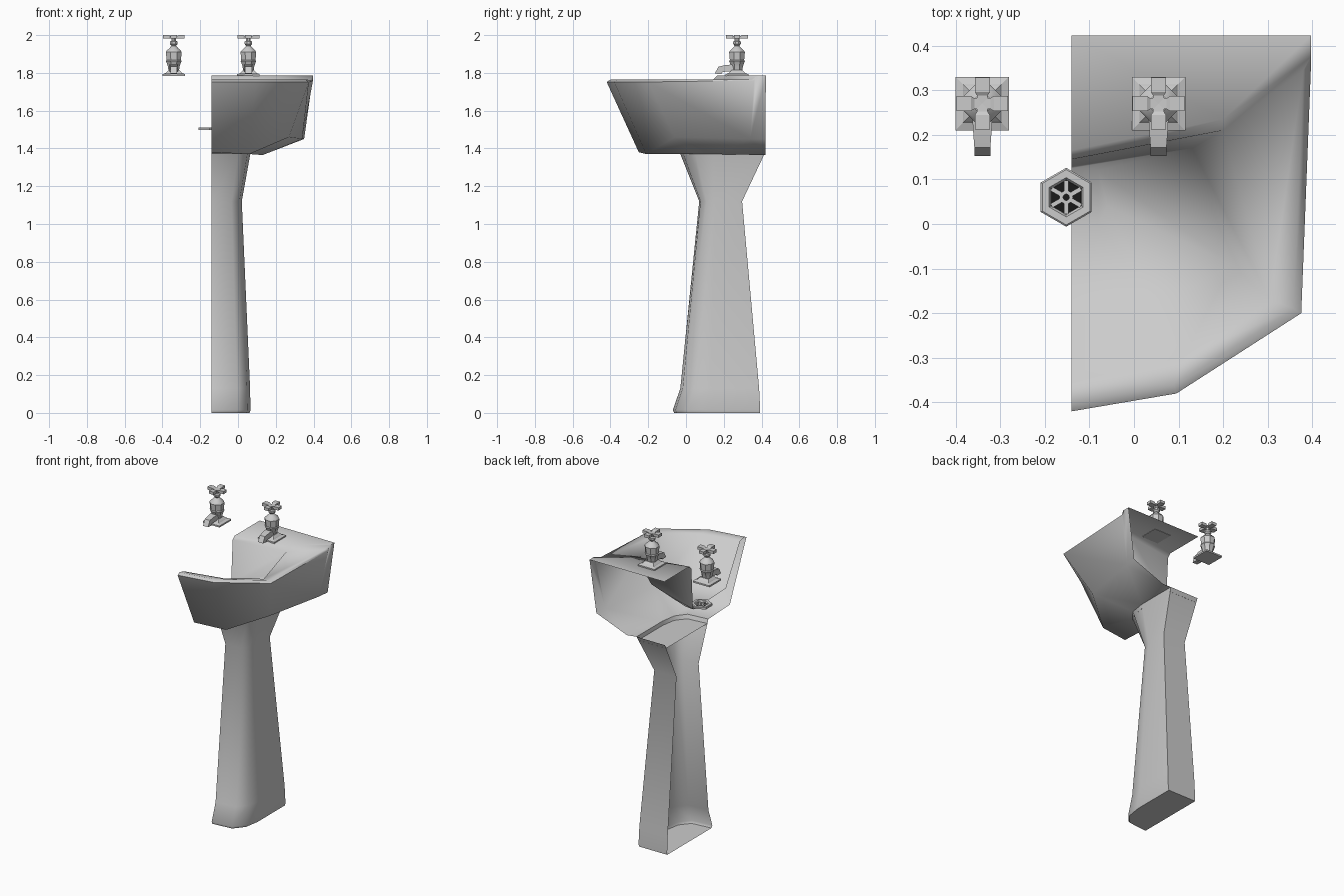
import bpy, bmesh, math
from mathutils import Vector

if "Cube" in bpy.data.objects:
    bpy.data.objects.remove(bpy.data.objects["Cube"])


def make(name, verts, faces, angle=None, mat=None):
    me = bpy.data.meshes.new(name)
    me.from_pydata([Vector(v) for v in verts], [], faces)
    bm = bmesh.new()
    bm.from_mesh(me)
    bmesh.ops.remove_doubles(bm, verts=bm.verts, dist=0.0005)
    bmesh.ops.recalc_face_normals(bm, faces=bm.faces)
    bm.to_mesh(me)
    bm.free()
    ob = bpy.data.objects.new(name, me)
    bpy.context.collection.objects.link(ob)
    if mat:
        me.materials.append(mat)
    if angle:
        bpy.context.view_layer.objects.active = ob
        bpy.ops.object.select_all(action='DESELECT')
        ob.select_set(True)
        bpy.ops.object.shade_smooth_by_angle(angle=math.radians(angle))
    return ob


class Builder:
    """Collects polygons, then welds them into one mesh."""
    def __init__(self):
        self.v, self.f = [], []

    def face(self, *pts):
        n = len(self.v)
        self.v += pts
        self.f.append(list(range(n, n + len(pts))))

    def strip(self, a, b, closed=False):
        for i in range(len(a) if closed else len(a) - 1):
            j = (i + 1) % len(a)
            self.face(a[i], a[j], b[j], b[i])

    def loft(self, rings, closed=True, caps=True):
        for a, b in zip(rings, rings[1:]):
            self.strip(a, b, closed)
        if caps:
            self.face(*rings[0])
            self.face(*rings[-1])


def ring(cx, cy, z, r, n, turn=0.0):
    return [(cx + r * math.cos(turn + math.tau * i / n),
             cy + r * math.sin(turn + math.tau * i / n), z) for i in range(n)]


L = -0.14  # open cut plane of the half basin

# basin: rim, outer wall, underside, bowl and raised tap deck
inner = [(L, -.355, 1.752), (.11, -.30, 1.752), (.305, -.17, 1.752), (.20, .21, 1.755)]
top = [(L, -.40, 1.764), (.09, -.362, 1.764), (.358, -.19, 1.764), (.38, .345, 1.764)]
outer = [(L, -.42, 1.752), (.095, -.38, 1.752), (.375, -.20, 1.752), (.397, .36, 1.76)]
under = [(L, -.25, 1.38), (.06, -.21, 1.37), (.27, -.06, 1.46), (.34, .34, 1.45)]
corner, corner_low = (.397, .423, 1.785), (.35, .42, 1.45)
ped_top = [(L, -.03, 1.37), (0, -.015, 1.37), (.05, .05, 1.37), (.065, .15, 1.37), (.065, .415, 1.37)]
deck_edge = [(L, .165, 1.785), (.20, .235, 1.785), (.397, .375, 1.785)]
lip = [(L, .145, 1.765), inner[3], top[3]]
floor = [(L, -.21, 1.50), (.05, -.18, 1.495), (.22, -.09, 1.53), (.13, .17, 1.60), (L, .13, 1.50)]

b = Builder()
b.loft([inner, top, outer, under], closed=False, caps=False)
b.face(outer[3], deck_edge[2], corner, corner_low, under[3])
b.face(top[3], deck_edge[2], outer[3])
back_low = (.13, .42, 1.365)
b.strip(under + [corner_low], ped_top[:4] + [back_low])
b.face(ped_top[3], back_low, ped_top[4])
b.strip(inner + [lip[0]], floor)
b.strip(lip, deck_edge)
b.face(*deck_edge, corner, (L, .423, 1.785))
# flat bottom around the drain
well = [(L, .0, 1.492), (-.08, .0, 1.492), (-.06, .04, 1.492), (-.08, .12, 1.492), (L, .125, 1.492)]
b.strip(floor, well)
b.face(*well)
make("basin", b.v, b.f, 80)


# pedestal: half column, open at the cut plane
def section(z, yf, yb, xr):
    d = yb - yf
    w = xr - L
    return [(L, yf, z), (L + .66 * w, yf + .03 * d, z), (L + .92 * w, yf + .17 * d, z),
            (xr, yf + .38 * d, z), (xr, yb, z), (L, yb, z)]


b = Builder()
secs = [section(0, -.062, .393, .062), section(.015, -.07, .393, .066), section(.13, -.03, .387, .064),
        section(1.12, .07, .297, .02), ped_top + [(L, .415, 1.37)]]
b.loft(secs, closed=False, caps=False)
b.face(*secs[0])
b.face(*section(1.345, -.02, .404, .06))  # sunken lid
make("pedestal", b.v, b.f, 55)


# taps
def box_section(cx, y, z, hw, hh, tilt):
    c, s = math.cos(tilt), math.sin(tilt)
    return [(cx + sx * hw, y - s * sz * hh, z + c * sz * hh)
            for sx, sz in ((-1, -1), (1, -1), (1, 1), (-1, 1))]


def tap(name, cx, cy):
    sq, r2 = math.pi / 4, math.sqrt(2)
    # stepped square base
    b = Builder()
    b.loft([ring(cx, cy, z, h * r2, 4, sq) for z, h in
            ((1.783, .06), (1.793, .06), (1.799, .043), (1.803, .040), (1.815, .028))])
    make(name + "_base", b.v, b.f)
    # barrel and stem
    b = Builder()
    b.loft([ring(cx, cy, z, r, 8, math.pi / 8) for z, r in
            ((1.80, .028), (1.835, .034), (1.855, .041), (1.862, .045), (1.868, .041), (1.91, .045),
             (1.918, .040), (1.93, .026), (1.943, .013), (1.953, .022), (1.965, .022), (1.97, .013), (1.99, .013))])
    make(name + "_body", b.v, b.f, 35)
    # spout
    b = Builder()
    b.loft([box_section(cx, cy + y, z, w, h, t) for y, z, w, h, t in
            ((0, 1.826, .024, .02, 0), (-.055, 1.825, .021, .017, .1),
             (-.088, 1.818, .018, .018, .6), (-.1, 1.795, .018, .018, 1.5))])
    make(name + "_spout", b.v, b.f, 35)
    # cross handle with flared arms
    b = Builder()
    for k in range(4):
        a = k * math.pi / 2
        dx, dy = math.cos(a), math.sin(a)
        rings = []
        for d, w, lo, hi in ((0, .012, 1.982, 1.994), (.018, .012, 1.983, 1.995),
                             (.026, .017, 1.982, 2.0), (.058, .017, 1.982, 2.0)):
            rings.append([(cx + dx * d - dy * s * w, cy + dy * d + dx * s * w, z)
                          for s, z in ((-1, lo), (1, lo), (1, hi), (-1, hi))])
        b.loft(rings)
    make(name + "_handle", b.v, b.f)


tap("left_tap", -.34, .27)
tap("right_tap", .055, .27)

# drain: hexagonal flange with spoked grate
dark = bpy.data.materials.new("dark")
dark.diffuse_color = (.01, .01, .01, 1)
dark.use_nodes = True
dark.node_tree.nodes["Principled BSDF"].inputs["Base Color"].default_value = dark.diffuse_color
X, Y = -.152, .06
t = math.pi / 6
b = Builder()
b.loft([ring(X, Y, z, r, n, t) for z, r, n in
        ((1.498, .038, 6), (1.498, .066, 6), (1.509, .066, 6), (1.512, .062, 6), (1.512, .044, 6),
         (1.507, .040, 6), (1.498, .038, 6))], caps=False)
make("drain_flange", b.v, b.f)
b = Builder()
b.loft([ring(X, Y, z, r, 18) for z, r in
        ((1.501, .007), (1.508, .007), (1.508, .015), (1.501, .015))], caps=False)
for k in range(6):
    a = k * math.tau / 6 + t
    c, s = math.cos(a), math.sin(a)
    b.loft([[(X + c * d - s * w, Y + s * d + c * w, z)
             for d, w in ((.013, -.005), (.038, -.005), (.038, .005), (.013, .005))] for z in (1.501, 1.508)])
make("drain_grate", b.v, b.f)
make("drain_hole", ring(X, Y, 1.499, .039, 6, t), [list(range(6))], mat=dark)
